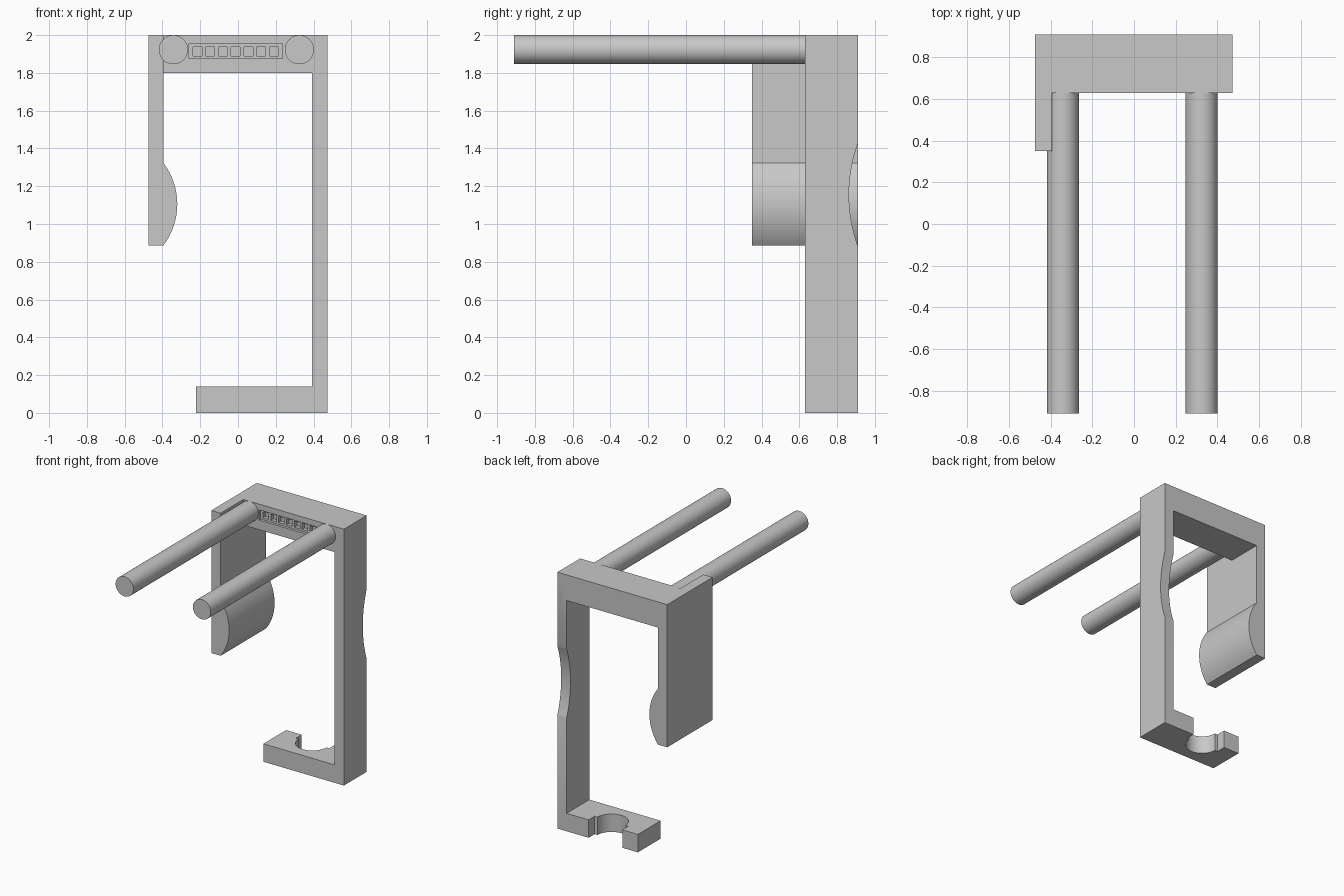
import bpy, bmesh, math
from mathutils import Matrix, Vector

cube = bpy.data.objects.get("Cube")
if cube:
    bpy.data.objects.remove(cube, do_unlink=True)

# One plain grey for every part
grey = bpy.data.materials.new("light grey")
grey.use_nodes = True
COLOUR = (0.58, 0.58, 0.58, 1)
grey.diffuse_color = COLOUR
grey.node_tree.nodes["Principled BSDF"].inputs["Base Color"].default_value = COLOUR


def finish(name, bm):
    bmesh.ops.recalc_face_normals(bm, faces=bm.faces)
    mesh = bpy.data.meshes.new(name)
    bm.to_mesh(mesh)
    bm.free()
    mesh.materials.append(grey)
    obj = bpy.data.objects.new(name, mesh)
    bpy.context.collection.objects.link(obj)
    return obj


def extrude_profile(name, points, y0, y1):
    """Outline in x and z, extruded along y."""
    bm = bmesh.new()
    face = bm.faces.new([bm.verts.new((x, y0, z)) for x, z in points])
    grown = bmesh.ops.extrude_face_region(bm, geom=[face])
    verts = [v for v in grown["geom"] if isinstance(v, bmesh.types.BMVert)]
    bmesh.ops.translate(bm, verts=verts, vec=(0, y1 - y0, 0))
    return finish(name, bm)


def box(name, x0, x1, y0, y1, z0, z1):
    return extrude_profile(name, [(x0, z0), (x1, z0), (x1, z1), (x0, z1)], y0, y1)


def cylinder(name, centre, radius, length, axis, sides=64):
    bm = bmesh.new()
    turn = Vector((0, 0, 1)).rotation_difference(Vector(axis)).to_matrix().to_4x4()
    bmesh.ops.create_cone(bm, cap_ends=True, segments=sides, radius1=radius,
                          radius2=radius, depth=length,
                          matrix=Matrix.Translation(centre) @ turn)
    return finish(name, bm)


def activate(obj):
    bpy.ops.object.select_all(action='DESELECT')
    obj.select_set(True)
    bpy.context.view_layer.objects.active = obj


def cut(obj, cutter):
    cutter.hide_render = True
    mod = obj.modifiers.new("cut", 'BOOLEAN')
    mod.operation = 'DIFFERENCE'
    mod.solver = 'EXACT'
    mod.object = cutter
    activate(obj)
    bpy.ops.object.modifier_apply(modifier=mod.name)
    bpy.data.objects.remove(cutter, do_unlink=True)


def smooth(obj):
    activate(obj)
    bpy.ops.object.shade_smooth_by_angle(angle=math.radians(20))


FRONT, BACK = 0.63, 0.91
INNER = -0.395

# Hook-shaped frame: top bar, long arm and foot
frame = extrude_profile("frame", [
    (INNER, 2), (0.473, 2), (0.473, 0), (-0.222, 0),
    (-0.222, 0.14), (0.393, 0.14), (0.393, 1.8), (INNER, 1.8)], FRONT, BACK)

# Shallow hollow in the back of the long arm
cut(frame, cylinder("arm_cutter", (0.43, 1.663, 1.155), 0.80, 0.4, (1, 0, 0), 192))

# Round notch with a straight mouth in the back of the foot
cut(frame, cylinder("foot_cutter", (0.058, 0.835, 0.1), 0.12, 0.5, (0, 0, 1)))
cut(frame, box("mouth_cutter", -0.087, 0.203, 0.835, 1.0, -0.1, 0.3))

# Recessed panel with a row of square pockets
cut(frame, box("panel_cutter", -0.26, 0.235, 0.5, FRONT + 0.02, 1.875, 1.955))
for i in range(7):
    x = -0.215 + i * 0.0675
    cut(frame, box("pocket_cutter", x - 0.024, x + 0.024, 0.5, FRONT + 0.05,
                   1.89, 1.938))
smooth(frame)

# Short wide arm with a rounded pad on its inner side
radius, middle, half = 0.36, 1.105, 0.218
reach = math.asin(half / radius)
arc = []
for i in range(33):
    a = reach * (1 - i / 16)
    arc.append((INNER + radius * (math.cos(a) - math.cos(reach)),
                middle + radius * math.sin(a)))
pad_arm = extrude_profile(
    "pad_arm", [(-0.475, 2), (INNER, 2)] + arc + [(-0.475, middle - half)], 0.35, BACK)
smooth(pad_arm)

# Two long rods reaching forward
for name, x in (("right_rod", -0.342), ("left_rod", 0.325)):
    smooth(cylinder(name, (x, (FRONT + 0.01 - 0.91) / 2, 1.923), 0.077,
                    FRONT + 0.01 + 0.91, (0, 1, 0)))
